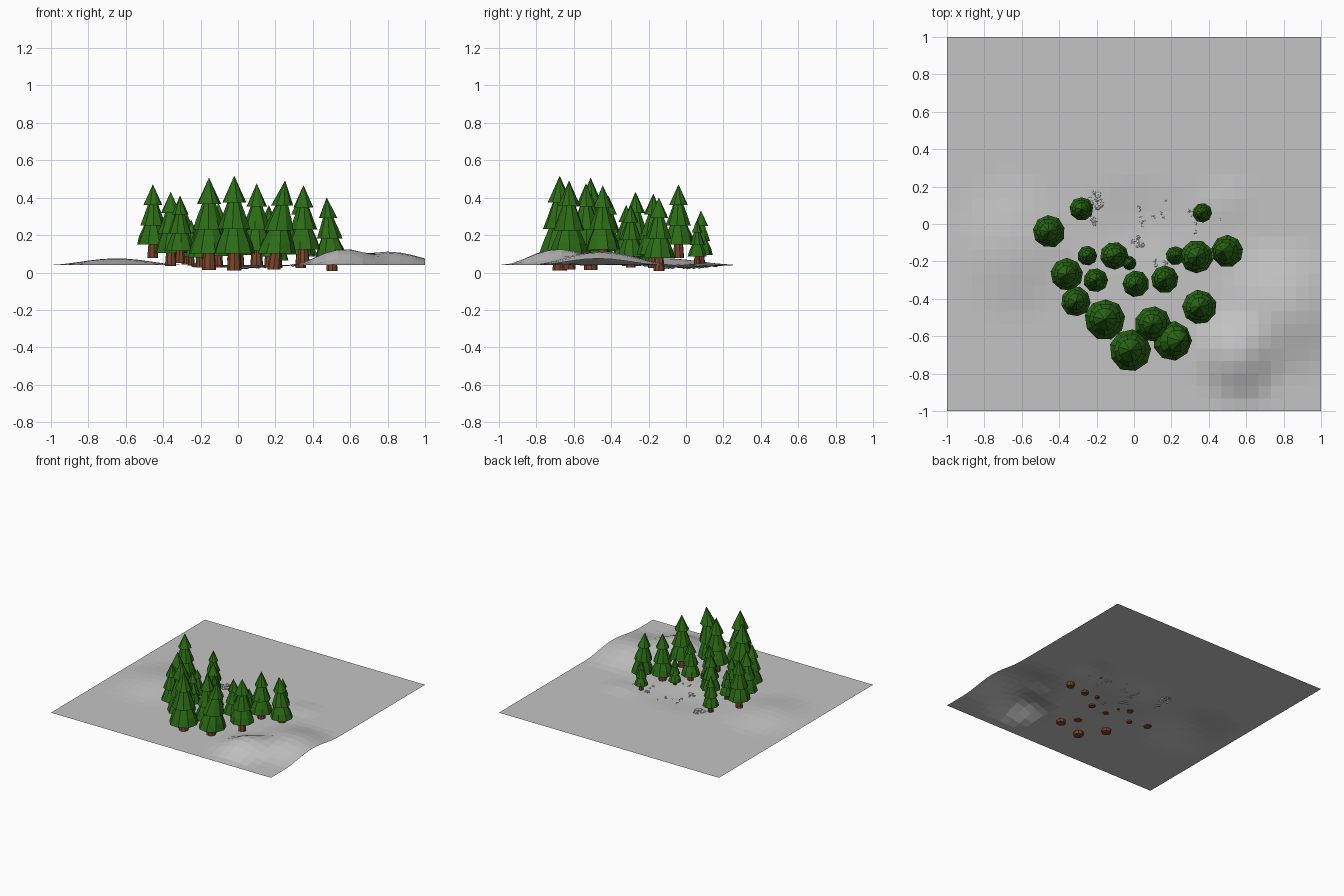
import bpy, bmesh, math, random
from mathutils import Vector

if "Cube" in bpy.data.objects:
    bpy.data.objects.remove(bpy.data.objects["Cube"])

random.seed(4)

def material(name, col):
    m = bpy.data.materials.new(name)
    m.diffuse_color = (*col, 1)
    m.use_nodes = True
    m.node_tree.nodes["Principled BSDF"].inputs["Base Color"].default_value = m.diffuse_color
    return m

GREY = material("stone grey", (0.55, 0.55, 0.55))
GREEN = material("pine green", (0.025, 0.15, 0.008))
BROWN = material("bark brown", (0.19, 0.06, 0.025))

def finish(bm, name, mats):
    me = bpy.data.meshes.new(name)
    bm.to_mesh(me)
    bm.free()
    for m in mats:
        me.materials.append(m)
    ob = bpy.data.objects.new(name, me)
    bpy.context.collection.objects.link(ob)
    return ob

# hills and hollow: centre x, y, radius x, y, rotation, height
HILLS = [(-0.65, -0.12, 0.38, 0.42, 0, 0.036),
         (0.55, -0.70, 0.27, 0.30, 0.4, 0.085),
         (0.80, -0.45, 0.38, 0.42, 0.6, 0.072),
         (0.50, 0.12, 0.18, 0.17, 0, 0.012),
         (0.03, 0.0, 0.36, 0.29, 0, -0.016)]

def ground_z(x, y):
    z = 0.04
    for cx, cy, rx, ry, a, h in HILLS:
        dx, dy = x - cx, y - cy
        u = (dx * math.cos(a) + dy * math.sin(a)) / rx
        v = (-dx * math.sin(a) + dy * math.cos(a)) / ry
        d = math.hypot(u, v)
        if d < 1:
            z += h * (0.5 + 0.5 * math.cos(math.pi * d))
    return z

# terrain sheet
bm = bmesh.new()
bmesh.ops.create_grid(bm, x_segments=30, y_segments=30, size=1)
for v in bm.verts:
    v.co.z = ground_z(v.co.x, v.co.y)
finish(bm, "terrain", [GREY])

# surface of revolution from rings of (height, radius), with capped ends
def lathe(bm, rings, sides, mat, turn, jag=0.0):
    loops = []
    for z, r in rings:
        loop = []
        for i in range(sides):
            a = turn + math.tau * i / sides
            k = 1 + random.uniform(-jag, jag)
            loop.append(bm.verts.new((r * k * math.cos(a), r * k * math.sin(a), z)))
        loops.append(loop)
    faces = [bm.faces.new(loops[0][::-1]), bm.faces.new(loops[-1])]
    for lo, hi in zip(loops, loops[1:]):
        for i in range(sides):
            j = (i + 1) % sides
            faces.append(bm.faces.new((lo[i], lo[j], hi[j], hi[i])))
    for f in faces:
        f.material_index = mat

# pine: flared trunk and three skirted tiers, leaning by a shear
def pine(x, y, r, top, lean=0.0):
    bm = bmesh.new()
    h = 4.5 * r
    t = random.uniform(0, 1)
    lathe(bm, [(0, 0.075 * h), (0.06 * h, 0.074 * h), (0.28 * h, 0.055 * h)], 8, 1, t)
    lathe(bm, [(0.18 * h, r), (0.30 * h, 0.83 * r), (0.56 * h, 0.30 * r)], 9, 0, t, 0.03)
    lathe(bm, [(0.44 * h, 0.80 * r), (0.54 * h, 0.64 * r), (0.80 * h, 0.20 * r)], 9, 0, t + 0.35, 0.03)
    lathe(bm, [(0.72 * h, 0.58 * r), (h, 0.01 * r)], 9, 0, t, 0.03)
    for v in bm.verts:
        v.co += Vector((x + lean * (v.co.z / h - 0.3), y, top - h))
    finish(bm, "pine_tree", [GREEN, BROWN])

for tree in [(-0.455, -0.04, 0.087, 0.47), (-0.28, 0.08, 0.064, 0.33),
             (-0.25, -0.17, 0.053, 0.28), (-0.36, -0.27, 0.088, 0.43),
             (-0.205, -0.30, 0.065, 0.32), (-0.31, -0.415, 0.08, 0.41),
             (-0.155, -0.51, 0.109, 0.505), (-0.02, -0.675, 0.112, 0.515),
             (0.10, -0.535, 0.097, 0.475), (0.21, -0.625, 0.105, 0.49, 0.06),
             (0.01, -0.32, 0.072, 0.36), (0.165, -0.295, 0.074, 0.36),
             (-0.105, -0.17, 0.076, 0.37), (-0.025, -0.21, 0.037, 0.20),
             (0.365, 0.06, 0.053, 0.28), (0.22, -0.17, 0.05, 0.25),
             (0.335, -0.175, 0.088, 0.42), (0.495, -0.145, 0.087, 0.40, -0.03),
             (0.35, -0.445, 0.093, 0.465)]:
    pine(*tree)

# scattered stones: cluster centre x, y, spread x, y, count, size
bm = bmesh.new()
for cx, cy, sx, sy, n, s in [(-0.20, 0.13, 0.04, 0.04, 9, 0.021),
                             (-0.21, 0.01, 0.02, 0.03, 4, 0.016),
                             (0.01, -0.09, 0.04, 0.03, 6, 0.016),
                             (0.07, 0.04, 0.09, 0.06, 12, 0.010),
                             (0.31, 0.03, 0.02, 0.08, 7, 0.013),
                             (0.15, -0.22, 0.04, 0.03, 4, 0.013),
                             (0.18, 0.12, 0.01, 0.01, 1, 0.010),
                             (0.46, 0.03, 0.01, 0.01, 1, 0.010)]:
    for _ in range(n):
        x, y = cx + random.uniform(-sx, sx), cy + random.uniform(-sy, sy)
        k = s * random.uniform(0.6, 1.1)
        z = ground_z(x, y)
        made = bmesh.ops.create_icosphere(bm, subdivisions=1, radius=k)["verts"]
        for v in made:
            v.co *= random.uniform(0.8, 1.1)
            v.co = Vector((v.co.x + x, v.co.y + y, v.co.z * 0.6 + z))
finish(bm, "stones", [GREY])
